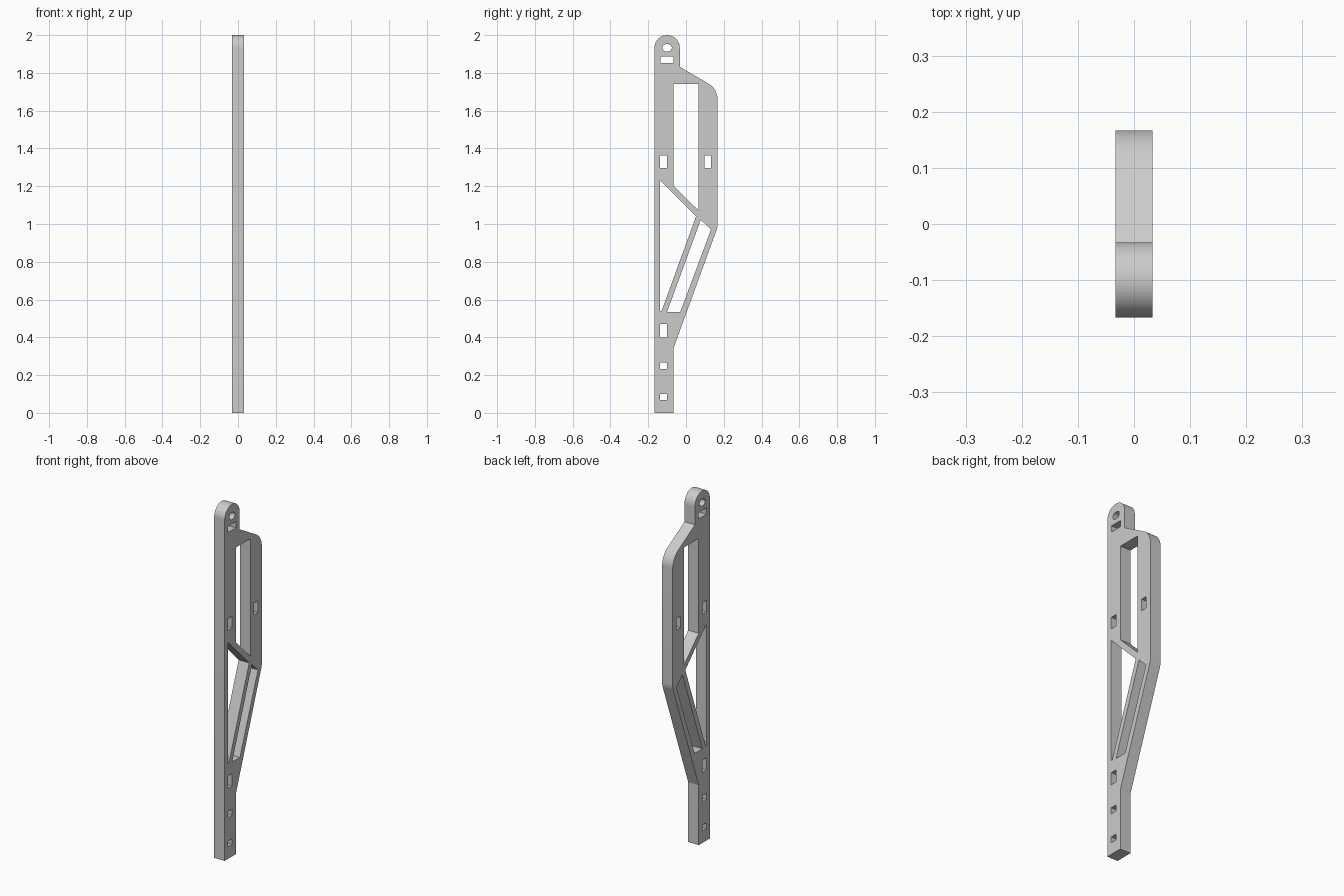
import bpy
import bmesh
from math import sin, cos, radians

cube = bpy.data.objects.get("Cube")
if cube:
    bpy.data.objects.remove(cube, do_unlink=True)

HALF_WIDTH = 0.033


def arc(cy, cz, r, start, end, steps=12):
    angles = [radians(start + (end - start) * i / steps) for i in range(steps + 1)]
    return [(cy + r * cos(a), cz + r * sin(a)) for a in angles]


def rect(y0, y1, z0, z1):
    return [(y0, z0), (y1, z0), (y1, z1), (y0, z1)]


# Outer profile: foot, slanted back edge, rounded shoulder, round eyelet
outline = [(-0.167, 0), (-0.067, 0), (-0.067, 0.34)]
outline += arc(0.067, 1.0, 0.1, -20, 0, 6)
outline += arc(0.067, 1.658, 0.1, 0, 60)
outline += [(-0.033, 1.832)]
outline += arc(-0.1, 1.933, 0.067, 0, 180, 32)

# Large openings between the struts
window = [(-0.067, 1.203), (0.065, 1.073), (0.065, 1.741), (-0.067, 1.741)]
triangle = [(-0.137, 0.54), (-0.129, 0.54), (0.053, 1.04), (-0.137, 1.23)]
slanted_slot = [(-0.1, 0.535), (-0.03, 0.535), (0.132, 0.97), (0.078, 1.022)]

# Small slots along the front edge, one in the back bar, one under the eyelet
slots = [rect(-0.137, -0.1, z0, z1) for z0, z1 in
         ((0.067, 0.1), (0.233, 0.268), (0.4, 0.47), (1.297, 1.363))]
slots += [rect(0.097, 0.132, 1.297, 1.363), rect(-0.136, -0.067, 1.853, 1.888)]

# Slightly stretched pin hole
pin_hole = arc(-0.094, 1.933, 0.019, -90, 90) + arc(-0.106, 1.933, 0.019, 90, 270)

# Filled flat curve with holes, extruded sideways
curve = bpy.data.curves.new("bracket_plate", "CURVE")
curve.dimensions = "2D"
curve.fill_mode = "BOTH"
curve.extrude = HALF_WIDTH
for loop in [outline, window, triangle, slanted_slot, pin_hole] + slots:
    spline = curve.splines.new("POLY")
    spline.points.add(len(loop) - 1)
    for point, (y, z) in zip(spline.points, loop):
        point.co = (y, z, 0, 1)
    spline.use_cyclic_u = True

plate = bpy.data.objects.new("bracket_plate", curve)
plate.rotation_euler = (radians(90), 0, radians(90))
bpy.context.collection.objects.link(plate)
bpy.ops.object.select_all(action="DESELECT")
plate.select_set(True)
bpy.context.view_layer.objects.active = plate
bpy.ops.object.convert(target="MESH")
plate = bpy.context.object
bpy.ops.object.transform_apply(location=False, rotation=True, scale=False)

# Weld caps to walls
bm = bmesh.new()
bm.from_mesh(plate.data)
bmesh.ops.remove_doubles(bm, verts=bm.verts, dist=0.0001)
bmesh.ops.recalc_face_normals(bm, faces=bm.faces)
bm.to_mesh(plate.data)
bm.free()
bpy.ops.object.shade_smooth_by_angle(angle=radians(15))

# Plain grey
grey = bpy.data.materials.new("plain_grey")
grey.use_nodes = True
colour = (0.6, 0.6, 0.6, 1)
grey.diffuse_color = colour
grey.node_tree.nodes["Principled BSDF"].inputs["Base Color"].default_value = colour
plate.data.materials.clear()
plate.data.materials.append(grey)
